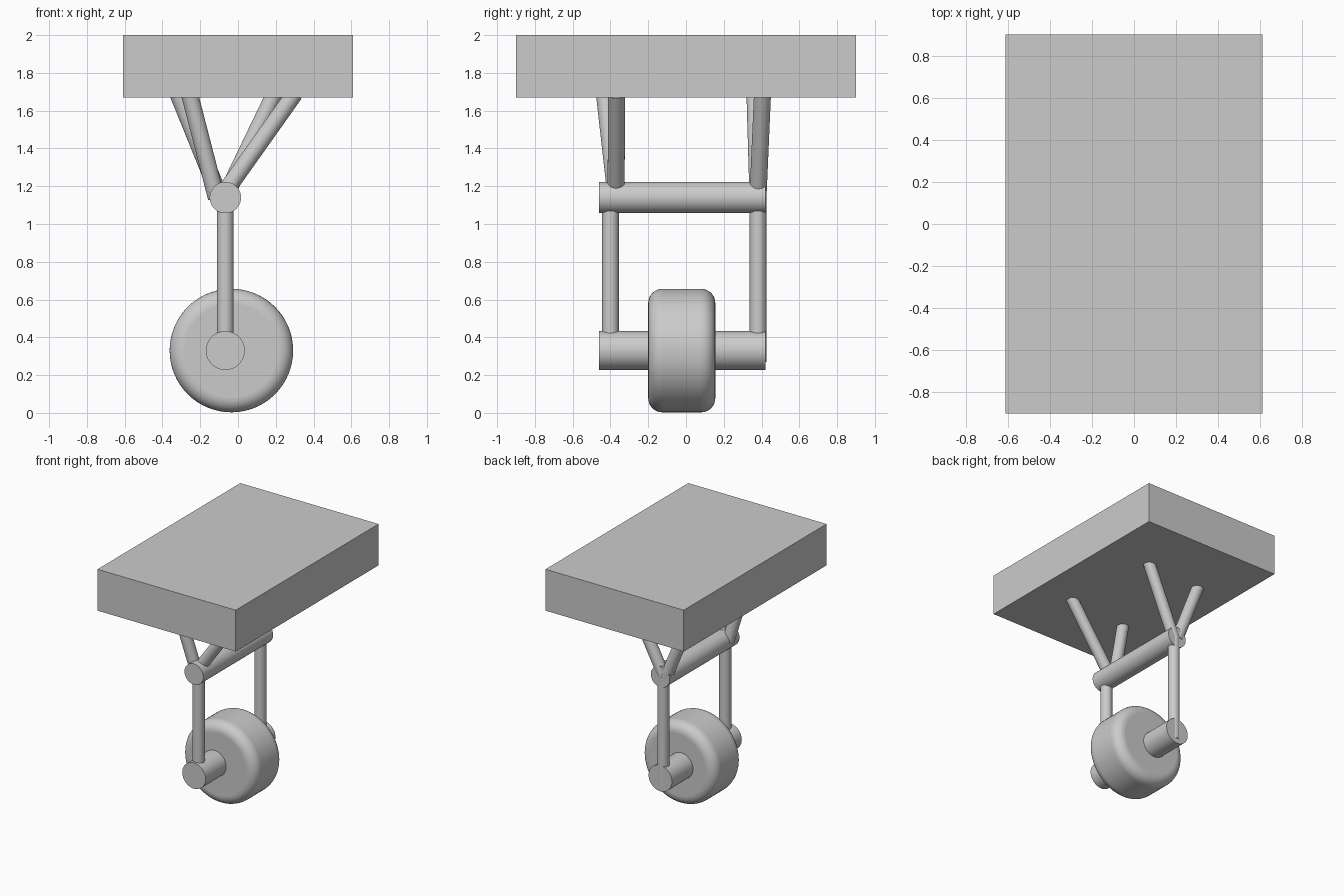
import bpy
from mathutils import Vector

cube = bpy.data.objects.get("Cube")
if cube:
    bpy.data.objects.remove(cube, do_unlink=True)

grey = bpy.data.materials.new("plain grey")
grey.use_nodes = True
grey.diffuse_color = (0.6, 0.6, 0.6, 1)
grey.node_tree.nodes["Principled BSDF"].inputs["Base Color"].default_value = (0.6, 0.6, 0.6, 1)


def rod(name, start, end, radius, bevel=0):
    """Smooth cylinder between two points, with optional rounded rims."""
    a, b = Vector(start), Vector(end)
    bpy.ops.mesh.primitive_cylinder_add(vertices=64, radius=radius, depth=(b - a).length,
                                        location=(a + b) / 2)
    ob = bpy.context.object
    ob.name = name
    ob.rotation_euler = (b - a).to_track_quat('Z', 'Y').to_euler()
    ob.data.materials.append(grey)
    if bevel:
        mod = ob.modifiers.new("rounded rims", 'BEVEL')
        mod.width, mod.segments = bevel, 8
        mod.limit_method, mod.angle_limit = 'ANGLE', 1.0
    bpy.ops.object.shade_smooth_by_angle()
    return ob


# Mounting block
bpy.ops.mesh.primitive_cube_add(size=1, location=(0, 0, 1.835))
block = bpy.context.object
block.name = "mounting_block"
block.scale = (1.22, 1.8, 0.33)
block.data.materials.append(grey)

# Wheel, axle and upper crossbar
AXIS, FRONT, BACK = -0.067, -0.46, 0.42
rod("wheel", (-0.035, -0.2, 0.33), (-0.035, 0.155, 0.33), 0.327, 0.075)
rod("axle", (AXIS, FRONT, 0.33), (AXIS, BACK, 0.33), 0.103)
rod("crossbar", (AXIS, FRONT, 1.14), (AXIS, BACK, 1.14), 0.083)

# Fork legs
for side, y in (("front", -0.4), ("back", 0.381)):
    rod(side + "_leg", (AXIS, y, 0.27), (AXIS, y, 1.14), 0.044)

# Slanted braces up into the block
braces = {
    "front_left_brace": ((-0.09, -0.37, 1.14), (0.3, -0.368, 1.69)),
    "front_right_brace": ((-0.115, -0.37, 1.14), (-0.257, -0.432, 1.69)),
    "back_left_brace": ((-0.07, 0.381, 1.14), (0.195, 0.405, 1.69)),
    "back_right_brace": ((-0.095, 0.381, 1.14), (-0.318, 0.365, 1.69)),
}
for name, (low, high) in braces.items():
    rod(name, low, high, 0.045)
